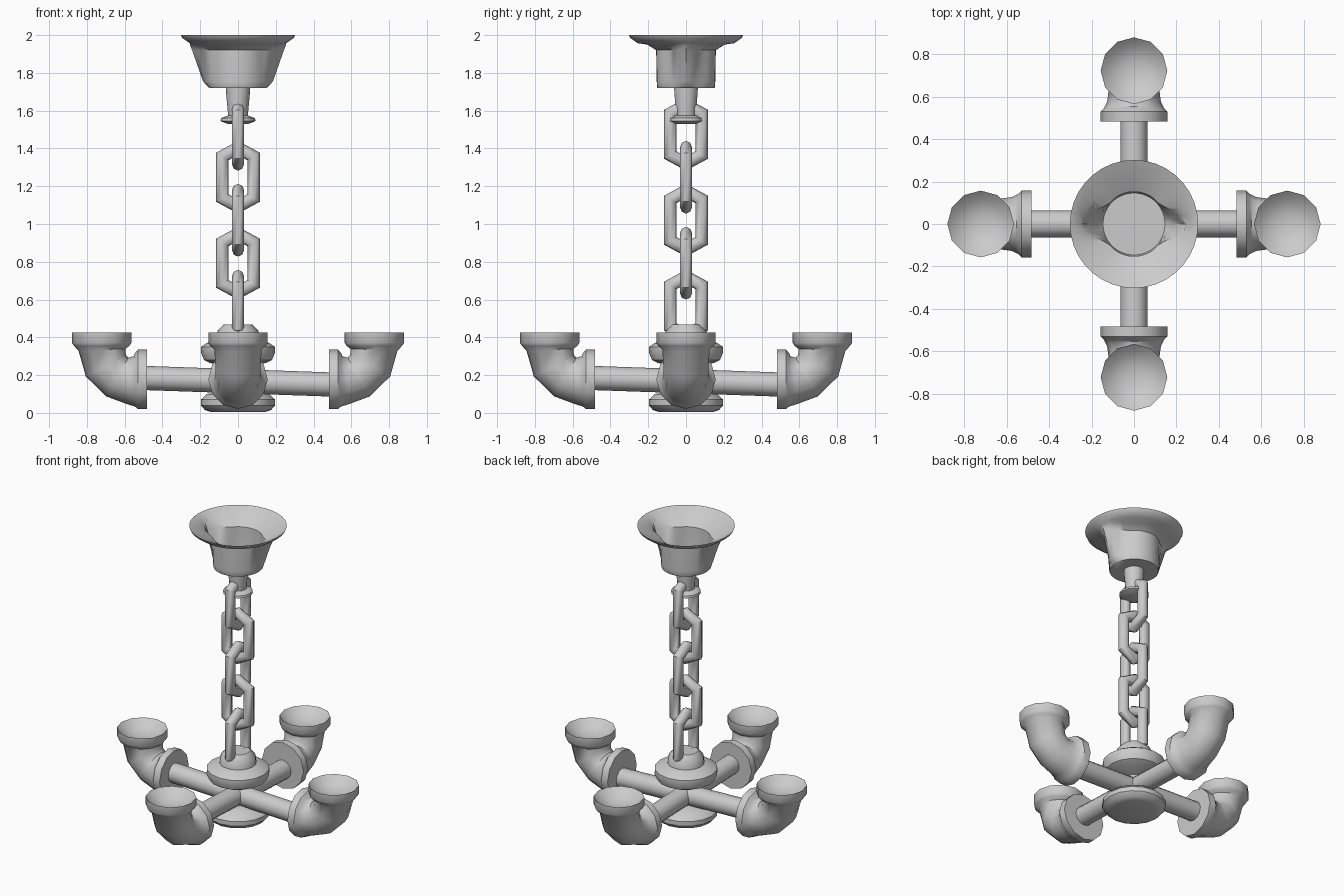
import bpy, bmesh, math
from mathutils import Vector, Matrix

if "Cube" in bpy.data.objects:
    bpy.data.objects.remove(bpy.data.objects["Cube"])

GREY = (0.6, 0.6, 0.6, 1)
iron = bpy.data.materials.new("grey_iron")
iron.diffuse_color = GREY
iron.use_nodes = True
iron.node_tree.nodes["Principled BSDF"].inputs["Base Color"].default_value = GREY


def loft(name, rings, closed=False, sharp=40, matrix=Matrix()):
    """Skin a list of equal-sized point rings, capping the ends unless closed."""
    bm = bmesh.new()
    loops = [[bm.verts.new(p) for p in ring] for ring in rings]
    n = len(loops[0])
    pairs = list(zip(loops, loops[1:]))
    if closed:
        pairs.append((loops[-1], loops[0]))
    else:
        bm.faces.new(loops[0])
        bm.faces.new(loops[-1])
    for a, b in pairs:
        for i in range(n):
            j = (i + 1) % n
            bm.faces.new((a[i], a[j], b[j], b[i]))
    bmesh.ops.recalc_face_normals(bm, faces=bm.faces)
    bm.transform(matrix)
    mesh = bpy.data.meshes.new(name)
    bm.to_mesh(mesh)
    bm.free()
    mesh.materials.append(iron)
    obj = bpy.data.objects.new(name, mesh)
    bpy.context.collection.objects.link(obj)
    bpy.ops.object.select_all(action="DESELECT")
    obj.select_set(True)
    bpy.context.view_layer.objects.active = obj
    bpy.ops.object.shade_smooth_by_angle(angle=math.radians(sharp))
    return obj


def angles(n):
    return [math.tau * i / n for i in range(n)]


def lathe(name, profile, n=14):
    """Turn (radius, height) points around the z axis."""
    return loft(name, [[(r * math.cos(t), r * math.sin(t), z) for t in angles(n)]
                       for r, z in profile])


def section(x, z, tilt, r, n=12):
    """Circle in the xz bend plane whose axis is tilted up from +x."""
    a = math.radians(tilt)
    up = Vector((-math.sin(a), 0, math.cos(a)))
    side = Vector((0, 1, 0))
    return [Vector((x, 0, z)) + r * (math.cos(t) * side + math.sin(t) * up)
            for t in angles(n)]


# Ceiling canopy: hollow bell with a wide lip and a pouch on each x side
def bell_ring(z, base, pouch, spread, shrink=0):
    ring = []
    for t in angles(36):
        off = math.degrees(abs(math.asin(math.sin(t))))
        r = base + pouch * max(0, 1 - off / spread) - shrink
        ring.append((r * math.cos(t), r * math.sin(t), z))
    return ring


outer = [(1.72, .15, 0, 20), (1.725, .153, .005, 20), (1.755, .155, .03, 25),
         (1.92, .158, .085, 35), (1.95, .205, .05, 40), (1.957, .255, 0, 40),
         (1.985, .295, 0, 40), (2.0, .302, 0, 40)]
inner = [(1.995, .297, 0, 40), (1.957, .22, .03, 40), (1.92, .158, .085, 35),
         (1.765, .155, .03, 25), (1.735, .152, 0, 20)]
loft("ceiling_canopy", [bell_ring(*s) for s in outer]
     + [bell_ring(*s, shrink=.006) for s in inner])

# Stem under the canopy with its small collar
lathe("canopy_stem", [(.065, 1.74), (.063, 1.69), (.052, 1.575), (.09, 1.56),
                      (.093, 1.545), (.055, 1.53)])

# Chain of six-sided links, alternating direction
corners = [(.083, -.11), (.083, .11), (0, .155), (-.083, .11), (-.083, -.11), (0, -.155)]


def chain_link(name, height, turn):
    pts = [Vector((x, 0, z)) for x, z in corners]
    rings = []
    for i, p in enumerate(pts):
        d_in = (p - pts[i - 1]).normalized()
        d_out = (pts[(i + 1) % 6] - p).normalized()
        miter = (d_in - d_out).normalized()
        stretch = 1 / math.sqrt((1 + d_in.dot(d_out)) / 2)
        rings.append([p + .033 * (math.cos(t) * stretch * miter
                                  + math.sin(t) * Vector((0, 1, 0))) for t in angles(8)])
    loft(name, rings, closed=True, sharp=50,
         matrix=Matrix.Translation((0, 0, height)) @ Matrix.Rotation(turn, 4, "Z"))


for i in range(5):
    chain_link(f"chain_link_{i + 1}", 1.475 - .2275 * i, math.pi / 2 * ((i + 1) % 2))

# Spool-shaped hub
lathe("hub", [(.14, .004), (.175, .015), (.197, .04), (.197, .07), (.165, .1), (.06, .115),
              (.05, .14), (.05, .24), (.15, .265), (.18, .28), (.197, .32), (.195, .35),
              (.165, .37), (.115, .385), (.108, .435), (.075, .468)], 16)

# Two slightly sloping cross pipes
for name, turn in (("cross_pipe_x", 0), ("cross_pipe_y", math.pi / 2)):
    loft(name, [section(-.5, .185, 0, .064), section(.5, .15, 0, .064)],
         matrix=Matrix.Rotation(turn, 4, "Z"))

# Elbow fittings: inner flange, bend, upper flange and dished mouth
elbow = [(.482, .178, 0, .157), (.53, .178, 0, .157), (.545, .175, 0, .142),
         (.575, .175, 10, .127), (.64, .19, 30, .118), (.70, .25, 62, .12),
         (.72, .335, 88, .125), (.722, .355, 90, .147), (.722, .37, 90, .157),
         (.722, .425, 90, .157), (.722, .385, 90, .115), (.722, .36, 90, .05)]
for i, side in enumerate(("left", "back", "right", "front")):
    loft(f"{side}_elbow", [section(*s) for s in elbow],
         matrix=Matrix.Rotation(math.pi / 2 * i, 4, "Z"))
